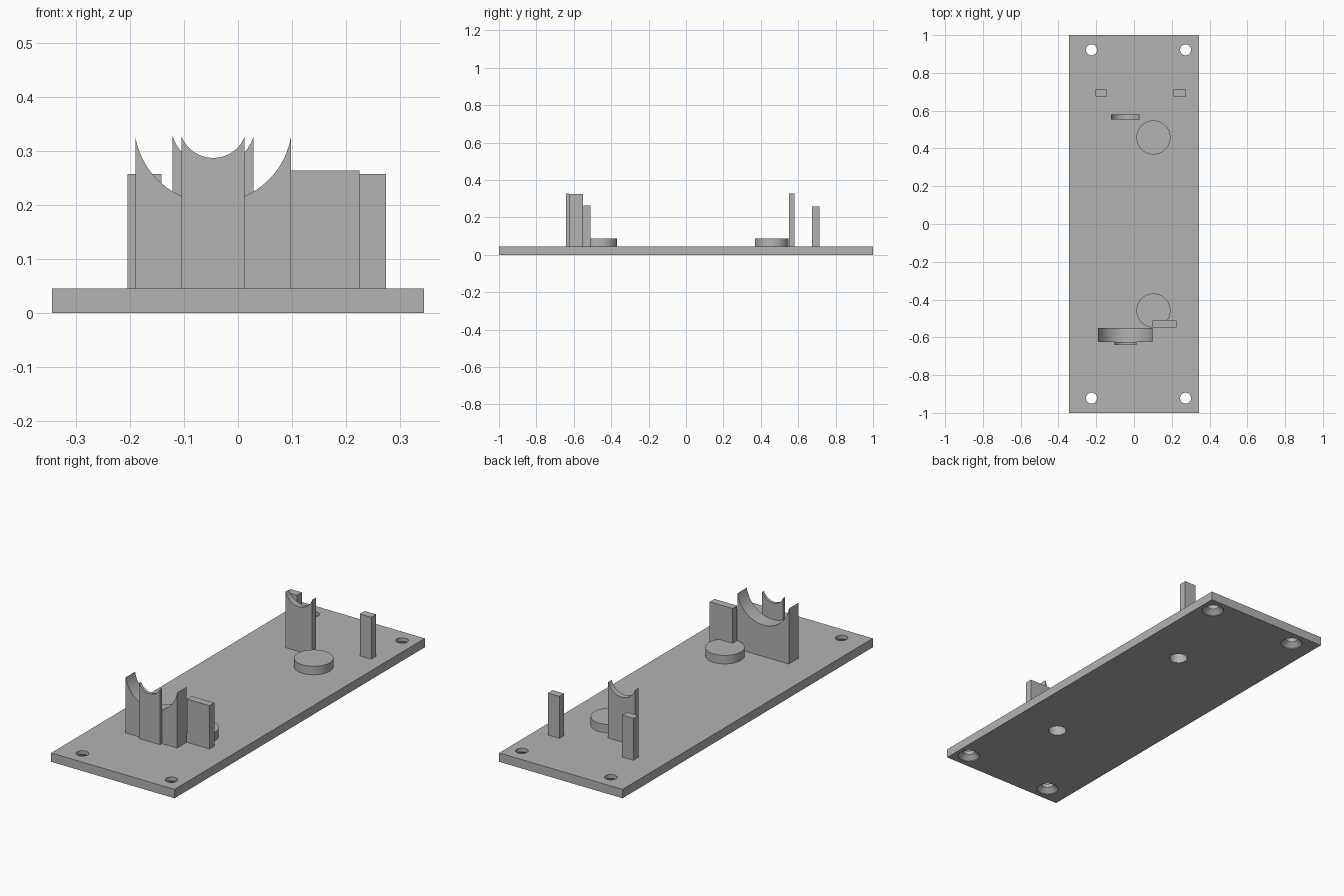
import bpy, bmesh
from math import sin, cos, pi, acos

if "Cube" in bpy.data.objects:
    bpy.data.objects.remove(bpy.data.objects["Cube"], do_unlink=True)

grey = bpy.data.materials.new("matte_grey")
grey.use_nodes = True
grey.diffuse_color = (0.45, 0.45, 0.45, 1)
grey.node_tree.nodes["Principled BSDF"].inputs["Base Color"].default_value = (0.45, 0.45, 0.45, 1)

PLATE_TOP = 0.045
AXIS_X, AXIS_Z = -0.046, 0.35    # shared axis of the curved cradles
DISC_X, DISC_Y = 0.103, 0.458


def finish(bm, name):
    bmesh.ops.recalc_face_normals(bm, faces=bm.faces)
    mesh = bpy.data.meshes.new(name)
    bm.to_mesh(mesh)
    bm.free()
    mesh.materials.append(grey)
    obj = bpy.data.objects.new(name, mesh)
    bpy.context.collection.objects.link(obj)
    return obj


def box(name, x0, x1, y0, y1, z0, z1):
    bm = bmesh.new()
    bmesh.ops.create_cube(bm, size=1)
    for v in bm.verts:
        v.co = (x0 if v.co.x < 0 else x1, y0 if v.co.y < 0 else y1, z0 if v.co.z < 0 else z1)
    return finish(bm, name)


def turned(bm, x, y, rings, n=48):
    """Solid of revolution through (radius, height) rings, capped at both ends."""
    loops = [[bm.verts.new((x + r * cos(2 * pi * i / n), y + r * sin(2 * pi * i / n), z))
              for i in range(n)] for r, z in rings]
    for a, b in zip(loops, loops[1:]):
        for i in range(n):
            j = (i + 1) % n
            bm.faces.new((a[i], a[j], b[j], b[i]))
    bm.faces.new(loops[0])
    bm.faces.new(loops[-1])


def cradle(name, half, radius, y0, y1, n=40):
    """Upright block whose top is scooped out by a circle around the shared axis."""
    start = acos(half / radius)
    pts = [(AXIS_X - half, PLATE_TOP)]
    for i in range(n + 1):
        a = pi + start + (pi - 2 * start) * i / n
        pts.append((AXIS_X + radius * cos(a), AXIS_Z + radius * sin(a)))
    pts.append((AXIS_X + half, PLATE_TOP))
    bm = bmesh.new()
    face = bm.faces.new([bm.verts.new((x, y0, z)) for x, z in pts])
    out = bmesh.ops.extrude_face_region(bm, geom=[face])
    moved = [g for g in out["geom"] if isinstance(g, bmesh.types.BMVert)]
    bmesh.ops.translate(bm, verts=moved, vec=(0, y1 - y0, 0))
    return finish(bm, name)


def select_only(obj):
    bpy.ops.object.select_all(action="DESELECT")
    obj.select_set(True)
    bpy.context.view_layer.objects.active = obj


# Base plate and raised discs
parts = [box("base_plate", -0.345, 0.345, -1, 1, 0, PLATE_TOP)]
for name, side in (("front_disc", -1), ("back_disc", 1)):
    bm = bmesh.new()
    turned(bm, DISC_X, side * DISC_Y, [(0.09, PLATE_TOP), (0.09, 0.088)], 64)
    parts.append(finish(bm, name))

# Countersunk screw holes and blind pockets under the discs
bm = bmesh.new()
for side in (-1, 1):
    for x in (-0.225, 0.273):
        turned(bm, x, side * 0.922, [(0.052, -0.02), (0.052, 0.003), (0.029, 0.026), (0.029, 0.1)])
    turned(bm, DISC_X, side * DISC_Y, [(0.043, -0.02), (0.043, 0.07)])
cutter = finish(bm, "hole_cutter")
cutter.hide_render = True
for obj in parts:
    mod = obj.modifiers.new("holes", "BOOLEAN")
    mod.operation = "DIFFERENCE"
    mod.solver = "EXACT"
    mod.object = cutter
    select_only(obj)
    bpy.ops.object.modifier_apply(modifier=mod.name)
bpy.data.objects.remove(cutter, do_unlink=True)

# Curved cradles
parts.append(cradle("front_large_cradle", 0.144, 0.146, -0.626, -0.551))
parts.append(cradle("front_small_cradle", 0.0585, 0.063, -0.641, -0.626))
parts.append(cradle("back_cradle", 0.075, 0.0784, 0.552, 0.581))

# Upright stop and posts
box("front_stop", 0.098, 0.225, -0.549, -0.511, PLATE_TOP, 0.264)
box("back_right_post", -0.205, -0.142, 0.674, 0.713, PLATE_TOP, 0.257)
box("back_left_post", 0.21, 0.274, 0.674, 0.713, PLATE_TOP, 0.257)

for obj in parts:
    select_only(obj)
    bpy.ops.object.shade_smooth_by_angle(angle=pi / 6)
